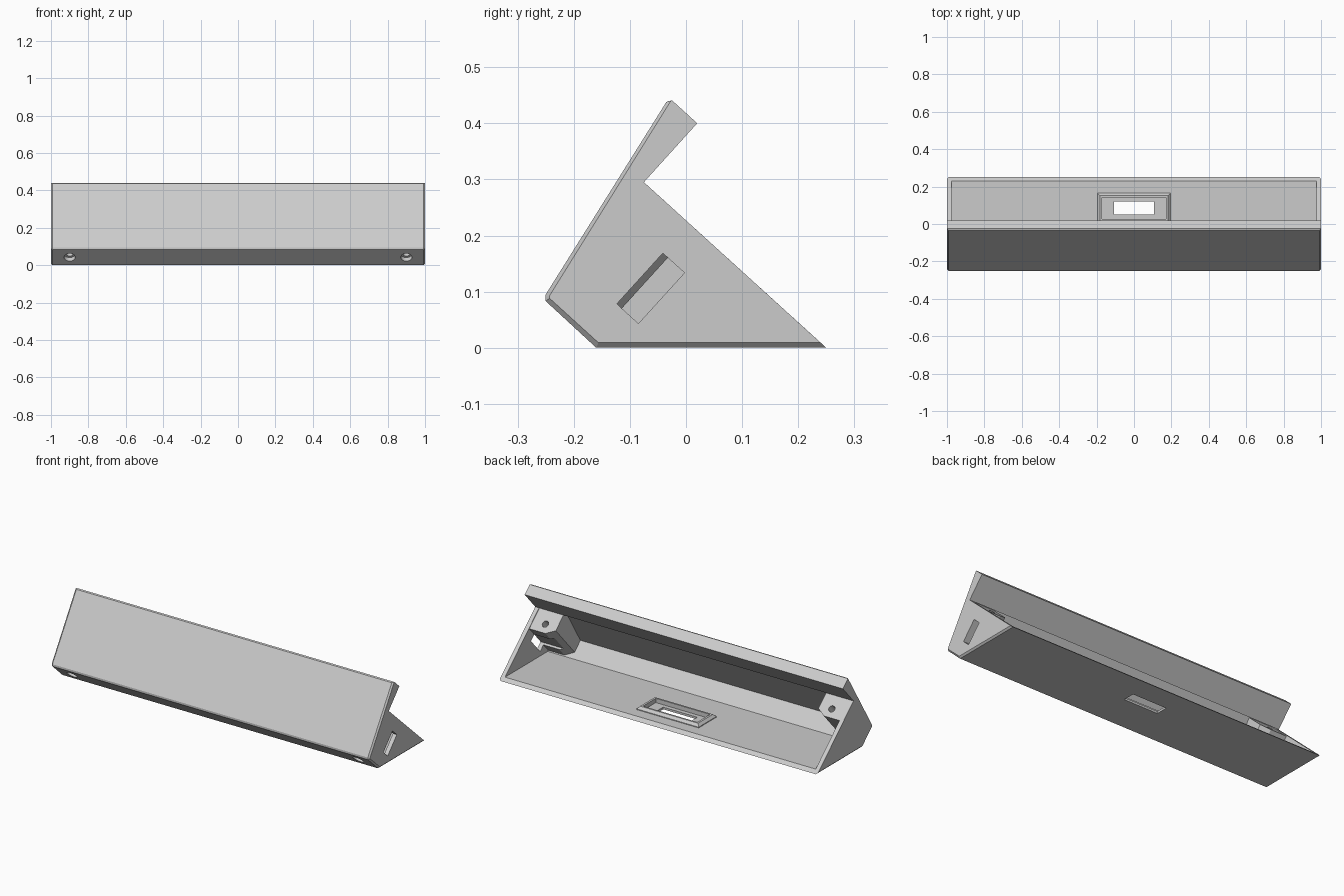
import bpy, bmesh
from mathutils import Vector, Matrix

cube = bpy.data.objects.get("Cube")
if cube:
    bpy.data.objects.remove(cube)

grey = bpy.data.materials.new("light_grey")
grey.use_nodes = True
grey.diffuse_color = (0.6, 0.6, 0.6, 1)
grey.node_tree.nodes["Principled BSDF"].inputs["Base Color"].default_value = (0.6, 0.6, 0.6, 1)


def loft(name, rings):
    """Closed solid through rings that share one point count."""
    bm = bmesh.new()
    loops = [[bm.verts.new(p) for p in ring] for ring in rings]
    bm.faces.new(loops[0])
    bm.faces.new(loops[-1])
    for a, b in zip(loops, loops[1:]):
        for i in range(len(a)):
            j = (i + 1) % len(a)
            bm.faces.new((a[i], a[j], b[j], b[i]))
    bmesh.ops.recalc_face_normals(bm, faces=bm.faces)
    mesh = bpy.data.meshes.new(name)
    bm.to_mesh(mesh)
    bm.free()
    mesh.materials.append(grey)
    ob = bpy.data.objects.new(name, mesh)
    bpy.context.collection.objects.link(ob)
    return ob


def section(x, profile):
    return [(x, y, z) for y, z in profile]


def rect(rx, y0, y1, z):
    return [(-rx, y0, z), (rx, y0, z), (rx, y1, z), (-rx, y1, z)]


def subtract(target, cutter):
    mod = target.modifiers.new("cut", "BOOLEAN")
    mod.operation = "DIFFERENCE"
    mod.solver = "EXACT"
    mod.object = cutter
    bpy.context.view_layer.objects.active = target
    bpy.ops.object.modifier_apply(modifier=mod.name)
    bpy.data.objects.remove(cutter)


# Frame of the sloping rear opening: t runs down the rim, s points out of it
corner = Vector((0, -0.075, 0.295))
down = Vector((0, 0.325, -0.295)).normalized()
out = Vector((0, -down.z, down.y))


def on_rim(x, t, s):
    return corner + Vector((x, 0, 0)) + down * t + out * s


# Housing body with chamfered ends
full = [(-0.25, 0.095), (-0.25, 0.083), (-0.16, 0), (0.25, 0),
        (-0.075, 0.295), (0.02, 0.40), (-0.025, 0.441), (-0.035, 0.438)]
inset = [(-0.243, 0.093), (-0.243, 0.088), (-0.156, 0.009), (0.24, 0.009),
         (-0.075, 0.295), (0.02, 0.40), (-0.025, 0.441), (-0.027, 0.44)]
housing = loft("housing", [section(-1, inset), section(-0.991, full),
                           section(0.991, full), section(1, inset)])

# Cavity, open through the sloping rear
hollow = [(-0.0935, 0.312), (-0.23, 0.092), (-0.153, 0.018), (0.23, 0.018),
          (0.32, 0.018), (0.02, 0.35), (-0.075, 0.295)]
cavity = loft("cavity", [section(-0.976, hollow), section(0.976, hollow)])

# Screw bosses left standing in both end corners
boss = [(1.02, -0.08), (0.825, -0.08), (0.825, 0.092), (0.875, 0.122), (1.02, 0.122)]
for side in (-1, 1):
    subtract(cavity, loft("boss", [[on_rim(side * x, t, s) for x, t in boss]
                                   for s in (-0.3, -0.004)]))

# Raised frame on the floor
subtract(cavity, loft("frame", [rect(0.195, 0.005, 0.165, 0.005), rect(0.195, 0.005, 0.165, 0.022),
                                rect(0.182, 0.018, 0.152, 0.036)]))
subtract(housing, cavity)

# Pocket and window through the framed floor
subtract(housing, loft("pocket", [rect(0.17, 0.028, 0.142, 0.012), rect(0.17, 0.028, 0.142, 0.05)]))
subtract(housing, loft("window", [rect(0.107, 0.052, 0.12, -0.02), rect(0.107, 0.052, 0.12, 0.03)]))

# Connector slot through one end
slot = [(0.110, -0.193), (0.162, -0.193), (0.162, -0.071), (0.110, -0.071)]
subtract(housing, loft("slot", [[on_rim(x, t, s) for t, s in slot] for x in (0.8, 1.05)]))


# Counterbored screw holes
def drill(x, radius, s0, s1):
    ring = [Matrix.Rotation(i * 6.28319 / 24, 3, "Z") @ Vector((radius, 0, 0)) for i in range(24)]
    subtract(housing, loft("drill", [[on_rim(x + p.x, 0.073 + p.y, s) for p in ring]
                                     for s in (s0, s1)]))


for x in (-0.9, 0.9):
    drill(x, 0.018, -0.32, 0.02)
    drill(x, 0.03, -0.32, -0.25)

housing.select_set(True)
bpy.context.view_layer.objects.active = housing
bpy.ops.object.shade_smooth_by_angle(angle=0.5)
